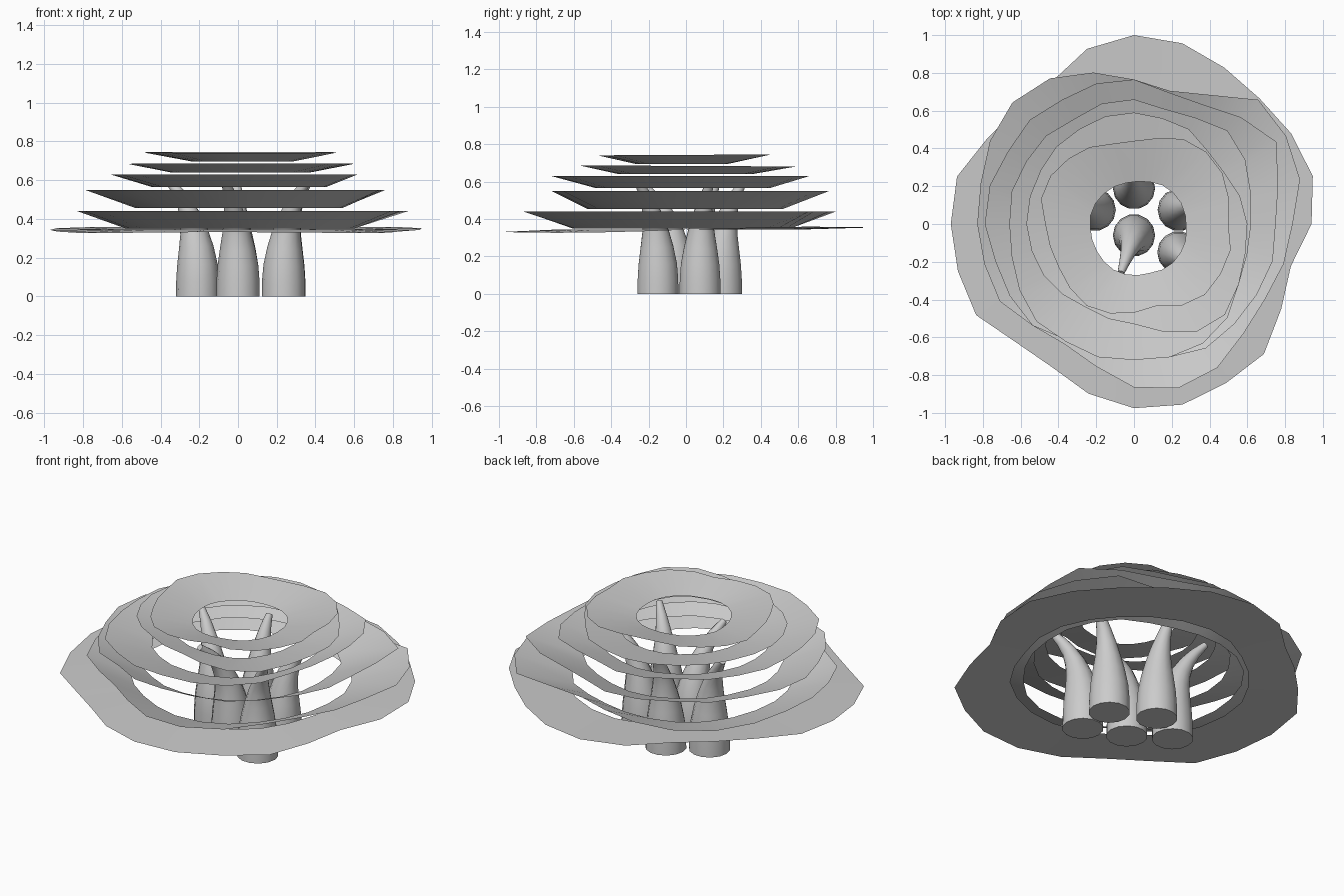
import bpy, bmesh
from math import sin, cos, pi
from mathutils import Vector

if "Cube" in bpy.data.objects:
    bpy.data.objects.remove(bpy.data.objects["Cube"])


def make_object(name, bm):
    bmesh.ops.recalc_face_normals(bm, faces=bm.faces)
    mesh = bpy.data.meshes.new(name)
    bm.to_mesh(mesh)
    bm.free()
    ob = bpy.data.objects.new(name, mesh)
    bpy.context.collection.objects.link(ob)
    for p in mesh.polygons:
        p.use_smooth = True
    return ob


def frill(name, radii, z_out, inner, z_in, tilt_y=0.0, wave=0.0, offset=(0.01, -0.01)):
    """Thin dished ring with an irregular rim, radii in percent every 15 degrees."""
    bm = bmesh.new()
    n = len(radii)
    mean = sum(radii) / n
    loops = [[], []]
    for i, r in enumerate(radii):
        a = 2 * pi * i / n
        ro = r / 100
        ri = inner * (1 + 0.35 * (r / mean - 1))
        loops[0].append(bm.verts.new((ro * cos(a), ro * sin(a),
                                      z_out + tilt_y * ro * sin(a) + wave * sin(3 * a))))
        loops[1].append(bm.verts.new((offset[0] + ri * cos(a), offset[1] + ri * sin(a), z_in)))
    for i in range(n):
        j = (i + 1) % n
        bm.faces.new((loops[0][i], loops[0][j], loops[1][j], loops[1][i]))
    ob = make_object(name, bm)
    # sheet faces upward
    if ob.data.polygons[0].normal.z < 0:
        ob.data.flip_normals()
    return ob


def stalk(name, base, tip, sides=14):
    """Tapering column that leans outward at its top."""
    bm = bmesh.new()
    b = Vector((*base, 0))
    lean = Vector((tip[0] - base[0], tip[1] - base[1], 0))
    # height, radius, share of lean
    profile = [(0, .112, 0), (.08, .111, 0), (.16, .105, .01), (.25, .09, .05), (.33, .073, .12),
               (.41, .056, .25), (.48, .041, .44), (.54, .03, .68), (.60, .018, 1)]
    centres = [b + lean * s + Vector((0, 0, z)) for z, r, s in profile]
    rings = []
    for k, (z, r, s) in enumerate(profile):
        d = centres[min(k + 1, len(centres) - 1)] - centres[max(k - 1, 0)]
        if k == 0:
            d = Vector((0, 0, 1))
        q = Vector((0, 0, 1)).rotation_difference(d.normalized())
        rings.append([bm.verts.new(centres[k] + q @ Vector((r * cos(2 * pi * i / sides),
                                                           r * sin(2 * pi * i / sides), 0)))
                      for i in range(sides)])
    for lo, hi in zip(rings, rings[1:]):
        for i in range(sides):
            j = (i + 1) % sides
            bm.faces.new((lo[i], lo[j], hi[j], hi[i]))
    bm.faces.new(rings[0][::-1])
    bm.faces.new(rings[-1])
    ob = make_object(name, bm)
    bpy.ops.object.select_all(action='DESELECT')
    bpy.context.view_layer.objects.active = ob
    ob.select_set(True)
    bpy.ops.object.shade_smooth_by_angle(angle=0.7)


# frilled layers, lowest to highest
frill("frill_1", [94, 98, 96, 94, 95.6, 99, 100, 96, 87, 87, 90, 97, 97, 96.5, 96.5, 88.5,
                  87.3, 93, 97.5, 99, 97.3, 97.3, 90, 86], .343, .65, .345, .018, .006)
frill("frill_2", [84, 91, 93, 93, 79, 73, 76.5, 83, 89, 91, 88, 84, 83, 82, 82, 76,
                  73.5, 78, 86.5, 90, 88, 82, 80, 82], .44, .59, .35)
frill("frill_3", [75, 79, 87, 80, 73, 72, 76.5, 77, 76, 78, 77, 79, 79, 76, 76, 76,
                  71, 73, 72, 73, 76, 75, 75, 76], .55, .53, .455)
frill("frill_4", [62, 64, 68, 70, 65, 63, 66, 66, 64, 66, 66, 67, 66, 67, 70, 73,
                  72, 73, 72, 73, 73, 70, 64, 62], .63, .46, .565)
frill("frill_5", [60, 58, 55, 55, 58, 58, 59, 59, 58, 58, 57, 57, 57, 56, 55, 53,
                  51, 52, 53, 59, 66, 68, 64, 61], .684, .36, .64, -.005)
frill("frill_6", [50, 52, 54, 54, 52, 47, 44, 44, 47, 49, 51, 51, 47, 46, 46, 48,
                  50, 49, 47, 45, 50, 53, 53, 53], .743, .255, .695, .005, 0, (.02, -.02))

# cluster of stalks beneath
for i, (base, tip) in enumerate([((0, -.06), (-.07, -.26)), ((.235, -.15), (.36, -.26)),
                                 ((.237, .075), (.37, .13)), ((0, .19), (-.01, .31)),
                                 ((-.208, .075), (-.36, .17))]):
    stalk("stalk_%d" % (i + 1), base, tip)
